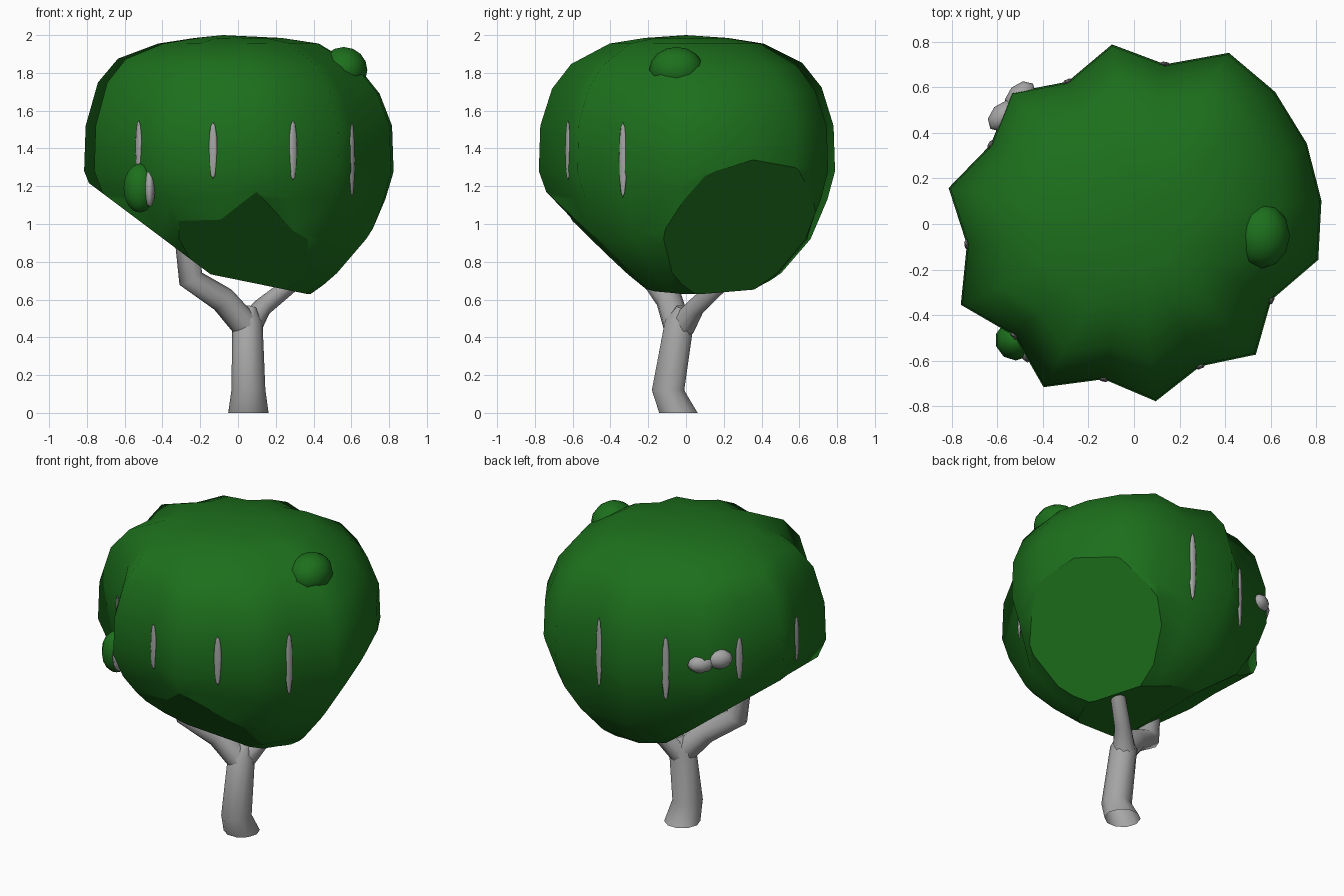
import bpy, bmesh
from math import cos, sin, radians
from mathutils import Vector

if "Cube" in bpy.data.objects:
    bpy.data.objects.remove(bpy.data.objects["Cube"])


def material(name, color):
    m = bpy.data.materials.new(name)
    m.use_nodes = True
    m.diffuse_color = (*color, 1)
    m.node_tree.nodes["Principled BSDF"].inputs["Base Color"].default_value = (*color, 1)
    return m


leaf = material("leaf green", (0.012, 0.16, 0.012))
bark = material("bark grey", (0.38, 0.38, 0.38))


def finish(bm, name, mat):
    bmesh.ops.recalc_face_normals(bm, faces=bm.faces)
    mesh = bpy.data.meshes.new(name)
    bm.to_mesh(mesh)
    bm.free()
    mesh.materials.append(mat)
    obj = bpy.data.objects.new(name, mesh)
    bpy.context.collection.objects.link(obj)
    return obj


def ellipsoid(name, mat, loc, size, turn=0, segments=10, rings=8):
    bm = bmesh.new()
    bmesh.ops.create_uvsphere(bm, u_segments=segments, v_segments=rings, radius=1)
    for f in bm.faces:
        f.smooth = True
    obj = finish(bm, name, mat)
    obj.location, obj.scale, obj.rotation_euler.z = loc, size, turn
    return obj


def limb(name, path, sides=10):
    """Open tapered tube through (x, y, z, radius) points; the foot stays level."""
    bm = bmesh.new()
    pts = [Vector(p[:3]) for p in path]
    rings = []
    for i, p in enumerate(pts):
        d = pts[min(i + 1, len(pts) - 1)] - pts[max(i - 1, 0)]
        d = Vector((0, 0, 1)) if i == 0 and p.z == 0 else d.normalized()
        u = d.cross(Vector((0, 1, 0))).normalized()
        v = d.cross(u)
        rings.append([bm.verts.new(p + path[i][3] * (u * cos(a) + v * sin(a)))
                      for a in (radians(360 * k / sides) for k in range(sides))])
    for a, b in zip(rings, rings[1:]):
        for k in range(sides):
            n = (k + 1) % sides
            bm.faces.new((a[k], a[n], b[n], b[k])).smooth = True
    bm.faces.new(rings[-1])
    return finish(bm, name, bark)


# Canopy: scalloped outline swept through a rounded profile, fuller low down
outline = [.785, .69, .785, .69, .825, .83, .84, .85, .86, .715,
           .795, .69, .79, .72, .83, .74, .84, .72, .82, .695]
profile = [(.28, 1.985), (.52, 1.955), (.78, 1.85), (.91, 1.72), (.99, 1.52),
           (1, 1.28), (.94, 1.13), (.8, .92), (.58, .74), (.36, .63)]
count = len(outline)
step = 360 / count
filled = [max(r, .47 * (outline[i - 1] + outline[(i + 1) % count]))
          for i, r in enumerate(outline)]


def rim(radii, i, scale=1.0):
    a = radians(-83 + step * i)
    return radii[i] * scale * cos(a), radii[i] * scale * sin(a), a


bm = bmesh.new()
rings = []
for s, z in profile:
    lean = max(0, 1.2 - z)
    radii = filled if z < 1.1 else outline
    tilt = .04 if 1.6 < z < 1.9 else 0
    ring = []
    for i in range(count):
        x, y, _ = rim(radii, i, s)
        ring.append(bm.verts.new((x + .16 * lean, y + .1 * lean, z - tilt * x)))
    rings.append(ring)
for a, b in zip(rings, rings[1:]):
    for i in range(count):
        n = (i + 1) % count
        bm.faces.new((a[i], b[i], b[n], a[n]))
for ring, tip in ((rings[0], (-.08, 0, 2)), (rings[-1], (.14, .05, .625))):
    v = bm.verts.new(tip)
    for i in range(count):
        bm.faces.new((ring[i], ring[(i + 1) % count], v))
for f in bm.faces:
    f.smooth = True

# Flat slices on the underside: outward normal and distance
for normal, dist in (((.03, -.7, -.71), -.31),
                     ((-.6, 0, -.8), -.5),
                     ((-.2, 0, -.98), -.69),
                     ((.75, .36, -.55), -.04)):
    n = Vector(normal)
    point = n * (dist / n.length_squared)
    bmesh.ops.bisect_plane(bm, geom=bm.verts[:] + bm.edges[:] + bm.faces[:],
                           plane_co=point, plane_no=n, clear_outer=True)
    caps = bmesh.ops.holes_fill(bm, edges=[e for e in bm.edges if e.is_boundary], sides=0)
    for f in caps["faces"]:
        f.smooth = False
finish(bm, "canopy", leaf)

# Bark slivers showing in the valleys of the canopy: valley, middle, half height
for i, z, half in ((1, 1.39, .16), (3, 1.34, .2), (9, 1.36, .23), (11, 1.34, .21),
                   (13, 1.39, .14), (15, 1.38, .15), (17, 1.41, .14), (19, 1.39, .15)):
    x, y, a = rim(outline, i)
    ellipsoid("bark_sliver", bark, (x, y, z), (.012, .024, half), a, 6, 6)

# Small leaf clumps and the branch ends poking out
ellipsoid("top_clump", leaf, (.56, -.05, 1.815), (.125, .145, .122), 0, 12, 8)
ellipsoid("front_clump", leaf, (-.52, -.51, 1.19), (.09, .09, .13), 0, 10, 8)
ellipsoid("front_clump_stem", bark, (-.468, -.555, 1.19), (.03, .055, .1), 0, 8, 6)
ellipsoid("back_knot_left", bark, (-.5, .56, 1.4), (.055, .08, .055), radians(-45), 8, 6)
ellipsoid("back_knot_right", bark, (-.575, .475, 1.42), (.055, .08, .06), radians(-45), 8, 6)

# Trunk and its two branches
limb("trunk", [(.055, -.04, 0, .107), (.055, -.095, .12, .09),
               (.05, -.035, .48, .08), (.07, -.02, .56, .03)])
limb("right_branch", [(.06, -.04, .44, .075), (-.08, -.09, .6, .07),
                      (-.25, -.17, .71, .068), (-.28, -.18, .97, .06)])
limb("left_branch", [(.06, -.02, .46, .07), (.13, .05, .56, .05),
                     (.28, .18, .68, .045), (.32, .22, .85, .04)])
